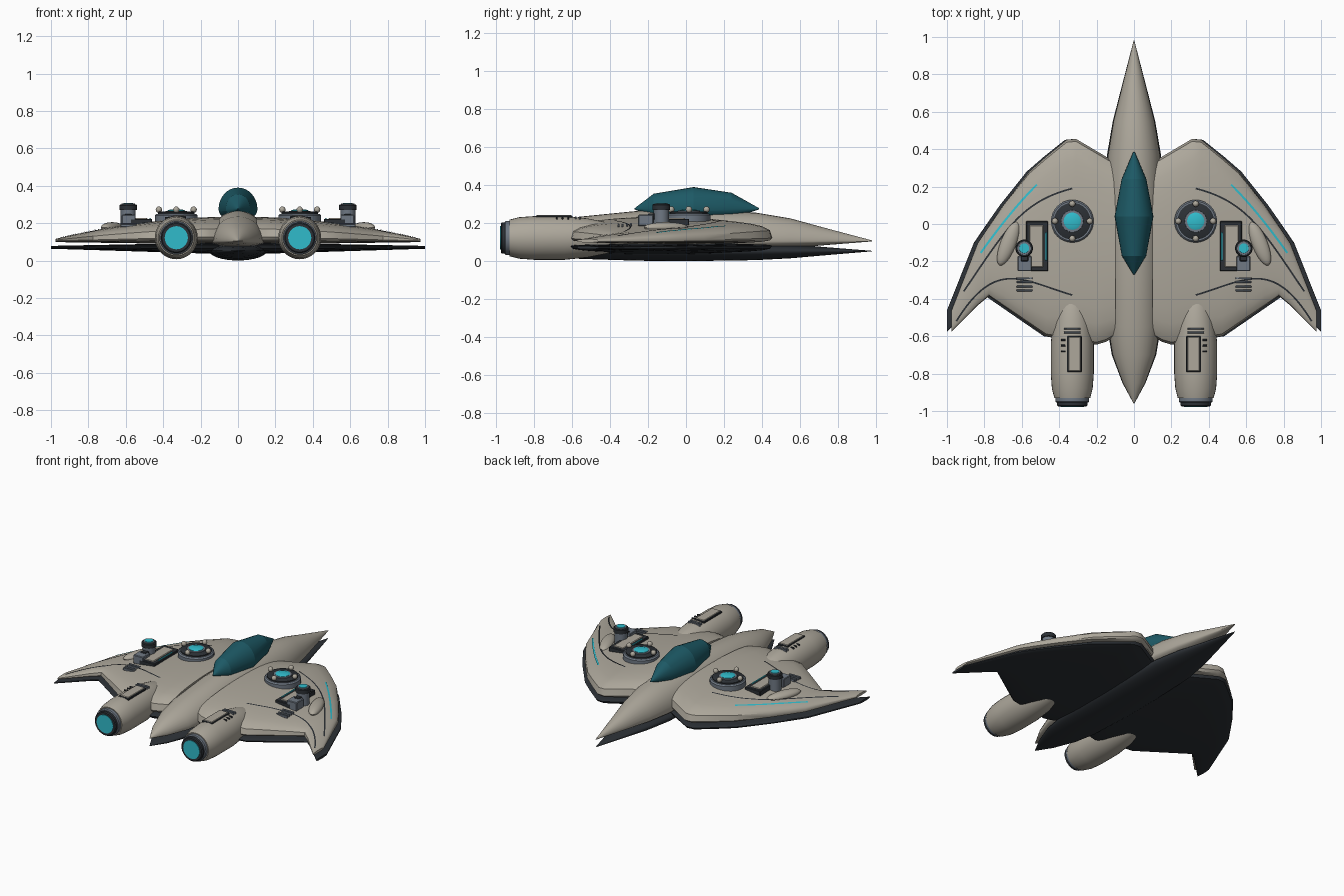
import bpy, bmesh
from math import sin, cos, pi, radians
from mathutils import Vector, Matrix
from mathutils.bvhtree import BVHTree
from mathutils.geometry import interpolate_bezier

cube = bpy.data.objects.get("Cube")
if cube:
    bpy.data.objects.remove(cube)


def material(name, r, g, b):
    mat = bpy.data.materials.new(name)
    mat.use_nodes = True
    mat.diffuse_color = (r, g, b, 1)
    shader = mat.node_tree.nodes["Principled BSDF"]
    shader.inputs["Base Color"].default_value = (r, g, b, 1)
    shader.inputs["Roughness"].default_value = 0.6
    return mat


hull = material("warm grey hull", 0.42, 0.39, 0.33)
dark = material("charcoal", 0.025, 0.03, 0.036)
trim = material("blue grey trim", 0.16, 0.19, 0.23)
glow = material("cyan glow", 0.03, 0.5, 0.6)
glass = material("teal glass", 0.012, 0.1, 0.13)


def finish(name, bm, mat, mirror=True, angle=35):
    """Turn a bmesh into a named object, mirrored across x when asked."""
    bmesh.ops.recalc_face_normals(bm, faces=bm.faces)
    mesh = bpy.data.meshes.new(name)
    bm.to_mesh(mesh)
    bm.free()
    mesh.materials.append(mat)
    for face in mesh.polygons:
        face.use_smooth = True
    mesh.set_sharp_from_angle(angle=radians(angle))
    obj = bpy.data.objects.new(name, mesh)
    bpy.context.collection.objects.link(obj)
    if mirror:
        obj.modifiers.new("Mirror", "MIRROR").use_mirror_merge = False
    return obj


def loft(rings):
    """Skin a list of equal closed rings and cap both ends."""
    bm = bmesh.new()
    loops = [[bm.verts.new(p) for p in ring] for ring in rings]
    for a, b in zip(loops, loops[1:]):
        for i in range(len(a)):
            j = (i + 1) % len(a)
            bm.faces.new((a[i], a[j], b[j], b[i]))
    bm.faces.new(loops[0])
    bm.faces.new(loops[-1])
    return bm


def turned(name, centre, axis, profile, mat, sides=32):
    """Lathe (position, radius) pairs around the y or z axis."""
    rings = []
    for pos, r in profile:
        ring = []
        for i in range(sides):
            u, v = r * cos(2 * pi * i / sides), r * sin(2 * pi * i / sides)
            offset = (u, pos, v) if axis == "y" else (u, v, pos)
            ring.append(Vector(centre) + Vector(offset))
        rings.append(ring)
    return finish(name, loft(rings), mat)


def box(name, centre, size, mat, bevel=0.004):
    bm = bmesh.new()
    frame = Matrix.Translation(centre) @ Matrix.Diagonal((*size, 1))
    bmesh.ops.create_cube(bm, size=1, matrix=frame)
    bmesh.ops.bevel(bm, geom=bm.edges[:], offset=bevel, segments=1, affect="EDGES")
    return finish(name, bm, mat)


def spindle(name, stations, rim, depth, mat, widen=1, angle=35):
    """Long body from (y, half width, height above rim) stations."""
    rings = []
    for y, w, h in stations:
        ring = []
        for i in range(32):
            a = 2 * pi * i / 32
            scale = h if sin(a) > 0 else h * depth
            ring.append((w * widen * cos(a), y, rim + scale * sin(a)))
        rings.append(ring)
    return finish(name, loft(rings), mat, mirror=False, angle=angle)


# Fuselage: light upper shell over a dark keel
body = [(-0.96, 0.002, 0.003), (-0.85, 0.06, 0.06), (-0.7, 0.115, 0.1),
        (-0.55, 0.14, 0.13), (-0.25, 0.15, 0.16), (0.05, 0.15, 0.165),
        (0.37, 0.14, 0.15), (0.55, 0.11, 0.12), (0.75, 0.06, 0.065),
        (0.98, 0.002, 0.004)]
spindle("fuselage_shell", body, 0.105, 0.3, hull)
spindle("fuselage_keel", [(y, w, h * 0.3) for y, w, h in body], 0.053, 1.06, dark, 1.03)

# Canopy
spindle("canopy", [(-0.27, 0.004, 0.004), (-0.17, 0.065, 0.08), (0.04, 0.104, 0.115),
                   (0.24, 0.066, 0.085), (0.385, 0.004, 0.004)], 0.275, 0.6, glass, angle=14)

# Wings: x, leading edge y, trailing edge y
plan = [(0.1, 0.33, -0.6), (0.15, 0.36, -0.63), (0.2, 0.39, -0.645), (0.31, 0.455, -0.625),
        (0.36, 0.45, -0.617), (0.47, 0.36, -0.6), (0.56, 0.28, -0.537), (0.7, 0.1, -0.438),
        (0.775, -0.01, -0.385), (0.835, -0.1, -0.435), (0.975, -0.46, -0.575)]


def wing(stretch, top, rim, bottom):
    rings, n = [], 14
    for x, lead, trail in plan:
        ring = []
        for i in range(2 * n):
            t = i / n if i <= n else 2 - i / n
            edge = top(x) if i <= n else bottom(x)
            bulge = max(0, sin(pi * t)) ** 0.6
            y = trail + (lead - trail) * (1 - cos(pi * t)) / 2
            ring.append((x * stretch, y, rim(x) + (edge - rim(x)) * bulge))
        rings.append(ring)
    return loft(rings)


upper = wing(1, lambda x: 0.235 - 0.125 * x * x, lambda x: 0.13 - 0.025 * x,
             lambda x: 0.085 + 0.014 * x)
surface = BVHTree.FromBMesh(upper)
finish("wing_shell", upper, hull)
finish("wing_underside", wing(1.025, lambda x: 0.098 - 0.02 * x, lambda x: 0.085 - 0.014 * x,
                              lambda x: 0.032 + 0.032 * x), dark)


def height(x, y):
    hit = surface.ray_cast(Vector((x, y, 1)), Vector((0, 0, -1)))[0]
    return hit.z if hit else 0.12


def stripe(name, controls, mat, width):
    """Thin painted line lying on the wing."""
    pts = interpolate_bezier(*[Vector((*c, 0)) for c in controls], 32)
    bm = bmesh.new()
    pairs = []
    for i, p in enumerate(pts):
        along = (pts[min(i + 1, 31)] - pts[max(i - 1, 0)]).normalized()
        side = Vector((-along.y, along.x, 0)) * width / 2
        pairs.append([bm.verts.new((q.x, q.y, height(q.x, q.y) + 0.004))
                      for q in (p + side, p - side)])
    for a, b in zip(pairs, pairs[1:]):
        bm.faces.new((a[0], a[1], b[1], b[0]))
    finish(name, bm, mat)


stripe("front_panel_line", [(0.33, 0.19), (0.6, 0.12), (0.68, -0.02), (0.91, -0.36)], dark, 0.009)
stripe("rear_panel_line", [(0.33, -0.38), (0.6, -0.3), (0.74, -0.18), (0.95, -0.52)], dark, 0.009)
stripe("edge_light", [(0.52, 0.21), (0.61, 0.12), (0.71, 0), (0.82, -0.155)], glow, 0.011)

# Engines
engine = (0.33, 0, 0.122)
turned("engine_nacelle", engine, "y", [(-0.3, 0.03), (-0.42, 0.083), (-0.52, 0.103),
       (-0.64, 0.115), (-0.8, 0.115), (-0.88, 0.109), (-0.93, 0.096)], hull)
turned("engine_collar", engine, "y", [(-0.92, 0.09), (-0.95, 0.09), (-0.955, 0.084)], trim)
turned("engine_nozzle", engine, "y", [(-0.94, 0.082), (-0.97, 0.082), (-0.975, 0.076)], dark)
turned("engine_glow", engine, "y", [(-0.96, 0.062), (-0.979, 0.062)], glow)
box("engine_hatch_frame", (0.318, -0.695, 0.232), (0.078, 0.195, 0.016), dark)
box("engine_hatch", (0.318, -0.695, 0.234), (0.066, 0.183, 0.018), hull)
for y in (-0.56, -0.58):
    box("engine_vent", (0.33, y, 0.226), (0.09, 0.009, 0.018), trim, 0.002)
for y in (-0.62, -0.65, -0.68):
    box("engine_slot", (0.378, y, 0.226), (0.026, 0.009, 0.012), dark, 0.002)

# Round turrets with four knobs
turret = (0.33, 0.015, 0)
turned("turret_base", turret, "z", [(0.19, 0.114), (0.242, 0.114), (0.25, 0.106)], trim)
turned("turret_ring", turret, "z", [(0.24, 0.098), (0.258, 0.098), (0.262, 0.092)], dark)
turned("turret_collar", turret, "z", [(0.25, 0.062), (0.266, 0.058)], trim)
turned("turret_light", turret, "z", [(0.25, 0.046), (0.268, 0.046), (0.274, 0.03)], glow)
for k in range(4):
    bm = bmesh.new()
    spot = Vector((0.33 + 0.093 * cos(k * pi / 2), 0.015 + 0.093 * sin(k * pi / 2), 0.272))
    bmesh.ops.create_uvsphere(bm, u_segments=12, v_segments=8, radius=0.017,
                              matrix=Matrix.Translation(spot))
    finish("turret_knob", bm, hull)

# Equipment deck and sensor post
box("deck_frame", (0.518, -0.118, 0.203), (0.118, 0.268, 0.04), dark)
box("deck_plate", (0.522, -0.118, 0.206), (0.075, 0.225, 0.042), hull)
box("deck_light", (0.47, -0.12, 0.222), (0.009, 0.15, 0.01), glow, 0.002)
box("post_block", (0.585, -0.212, 0.215), (0.075, 0.08, 0.06), trim)
box("post_arm", (0.585, -0.165, 0.235), (0.04, 0.07, 0.03), dark)
post = (0.587, -0.13, 0)
turned("sensor_post", post, "z", [(0.17, 0.04), (0.275, 0.04)], trim, 24)
turned("sensor_cap", post, "z", [(0.27, 0.047), (0.295, 0.047), (0.3, 0.042)], dark, 24)
turned("sensor_rim", post, "z", [(0.28, 0.04), (0.304, 0.036)], trim, 24)
turned("sensor_light", post, "z", [(0.29, 0.029), (0.307, 0.026)], glow, 24)

# Wing blister and vents
bm = bmesh.new()
pose = (Matrix.Translation((0.672, -0.105, height(0.672, -0.105)))
        @ Matrix.Rotation(radians(22), 4, "Z") @ Matrix.Diagonal((0.042, 0.125, 0.028, 1)))
bmesh.ops.create_uvsphere(bm, u_segments=24, v_segments=12, radius=1, matrix=pose)
finish("wing_blister", bm, hull)
for y in (-0.29, -0.31, -0.335, -0.355):
    box("wing_vent", (0.585, y, height(0.585, y) + 0.004), (0.085, 0.01, 0.016), trim, 0.002)
